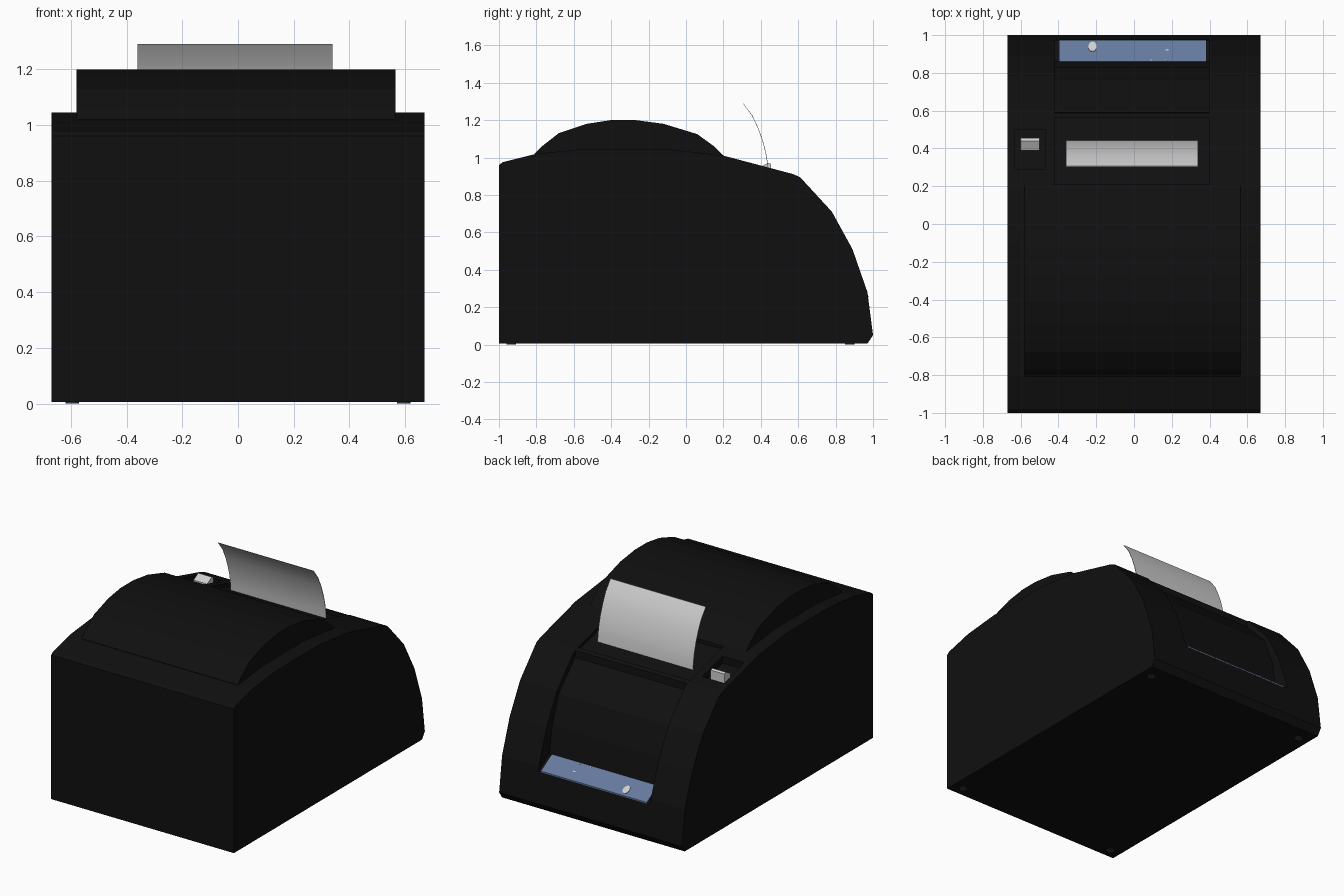
import bpy, bmesh
from math import atan2
from mathutils import Matrix

if "Cube" in bpy.data.objects:
    bpy.data.objects.remove(bpy.data.objects["Cube"], do_unlink=True)


def material(name, rgb):
    m = bpy.data.materials.new(name)
    m.use_nodes = True
    m.diffuse_color = (*rgb, 1)
    bsdf = m.node_tree.nodes["Principled BSDF"]
    bsdf.inputs["Base Color"].default_value = (*rgb, 1)
    bsdf.inputs["Roughness"].default_value = 0.6
    return m


BLACK = material("black_plastic", (0.005, 0.005, 0.005))
WHITE = material("paper_white", (0.62, 0.62, 0.62))
BLUE = material("blue_label", (0.13, 0.19, 0.34))
RUBBER = material("dark_rubber", (0.035, 0.035, 0.06))


def finish(name, bm, mat):
    bmesh.ops.recalc_face_normals(bm, faces=bm.faces)
    mesh = bpy.data.meshes.new(name)
    bm.to_mesh(mesh)
    bm.free()
    mesh.materials.append(mat)
    obj = bpy.data.objects.new(name, mesh)
    bpy.context.collection.objects.link(obj)
    return obj


def extrude_x(name, profile, x0, x1, mat):
    """Closed side profile of (y, z) points swept from x0 to x1."""
    bm = bmesh.new()
    face = bm.faces.new([bm.verts.new((x0, y, z)) for y, z in profile])
    new = bmesh.ops.extrude_face_region(bm, geom=[face])["geom"]
    verts = [v for v in new if isinstance(v, bmesh.types.BMVert)]
    bmesh.ops.translate(bm, verts=verts, vec=(x1 - x0, 0, 0))
    return finish(name, bm, mat)


def disc(name, loc, rx, ry, depth, mat, tilt=0.0, sides=16):
    bm = bmesh.new()
    m = (Matrix.Translation(loc) @ Matrix.Rotation(tilt, 4, 'X')
         @ Matrix.Diagonal((rx, ry, 1, 1)))
    bmesh.ops.create_cone(bm, cap_ends=True, segments=sides, radius1=1,
                          radius2=1, depth=depth, matrix=m)
    return finish(name, bm, mat)


def carve(target, profile, x0, x1):
    cutter = extrude_x("cutter", profile, x0, x1, BLACK)
    cutter.hide_render = True
    mod = target.modifiers.new("carve", 'BOOLEAN')
    mod.operation = 'DIFFERENCE'
    mod.solver = 'EXACT'
    mod.object = cutter
    bpy.context.view_layer.objects.active = target
    bpy.ops.object.modifier_apply(modifier=mod.name)
    bpy.data.objects.remove(cutter, do_unlink=True)


# Main housing
BASE = 0.005
housing = extrude_x("housing", [
    (-1, BASE), (-1, 0.96), (-0.98, 0.975), (-0.8, 1.02), (-0.55, 1.045),
    (-0.1, 1.045), (0.2, 1.01), (0.57, 0.912), (0.61, 0.895), (0.78, 0.71),
    (0.89, 0.51), (0.97, 0.28), (1, 0.05), (0.97, BASE)], -0.67, 0.67, BLACK)

# Recesses: paper exit, stepped rear panel, switch well
carve(housing, [(0.21, 1.2), (0.21, 0.985), (0.56, 0.89), (0.56, 1.2)], -0.42, 0.4)
carve(housing, [(0.58, 1.0), (0.59, 0.86), (0.76, 0.685), (0.83, 0.5),
                (0.86, 0.32), (0.98, 0.25), (1.1, 0.25), (1.1, 1.0)], -0.42, 0.4)
carve(housing, [(0.29, 1.2), (0.29, 0.94), (0.5, 0.885), (0.5, 1.2)], -0.63, -0.47)

# Arched paper cover
extrude_x("paper_cover", [
    (-0.81, 1.0), (-0.81, 1.02), (-0.77, 1.06), (-0.68, 1.13), (-0.53, 1.18),
    (-0.4, 1.2), (-0.27, 1.2), (-0.12, 1.18), (0.06, 1.125), (0.15, 1.06),
    (0.2, 1.01), (0.19, 1.0)], -0.58, 0.565, BLACK)

# Curled paper sheet
curl = [(0.442, 0.91), (0.437, 0.97), (0.427, 1.03), (0.411, 1.09),
        (0.388, 1.155), (0.355, 1.225), (0.306, 1.29)]
back = [(y - 0.003, z) for y, z in reversed(curl)]
paper = extrude_x("paper_sheet", curl + back, -0.36, 0.34, WHITE)
bpy.context.view_layer.objects.active = paper
paper.select_set(True)
bpy.ops.object.shade_smooth_by_angle(angle=0.6)
paper.select_set(False)

# Rocker switch
extrude_x("power_switch", [(0.39, 0.9), (0.39, 0.945), (0.44, 0.972),
                           (0.455, 0.965), (0.455, 0.89)], -0.6, -0.5, WHITE)

# Blue label on the rear ledge with its indicator light and tiny marks
extrude_x("rear_label", [(0.86, 0.318), (0.975, 0.25), (0.975, 0.258),
                         (0.86, 0.326)], -0.395, 0.38, BLUE)
SLOPE = atan2(-0.068, 0.115)


def on_label(x, y):
    return (x, y, 0.326 - (y - 0.86) * 0.591)


disc("indicator_light", on_label(-0.22, 0.938), 0.022, 0.03, 0.008, WHITE, SLOPE)
for x, y, rx in ((0.175, 0.921, 0.01), (0.09, 0.868, 0.004), (0.17, 0.868, 0.004)):
    disc("label_mark", on_label(x, y), rx, 0.004, 0.004, WHITE, SLOPE, 8)

# Four round feet
for x in (-0.595, 0.595):
    for y in (-0.935, 0.875):
        disc("foot", (x, y, BASE / 2), 0.025, 0.025, BASE, RUBBER)
